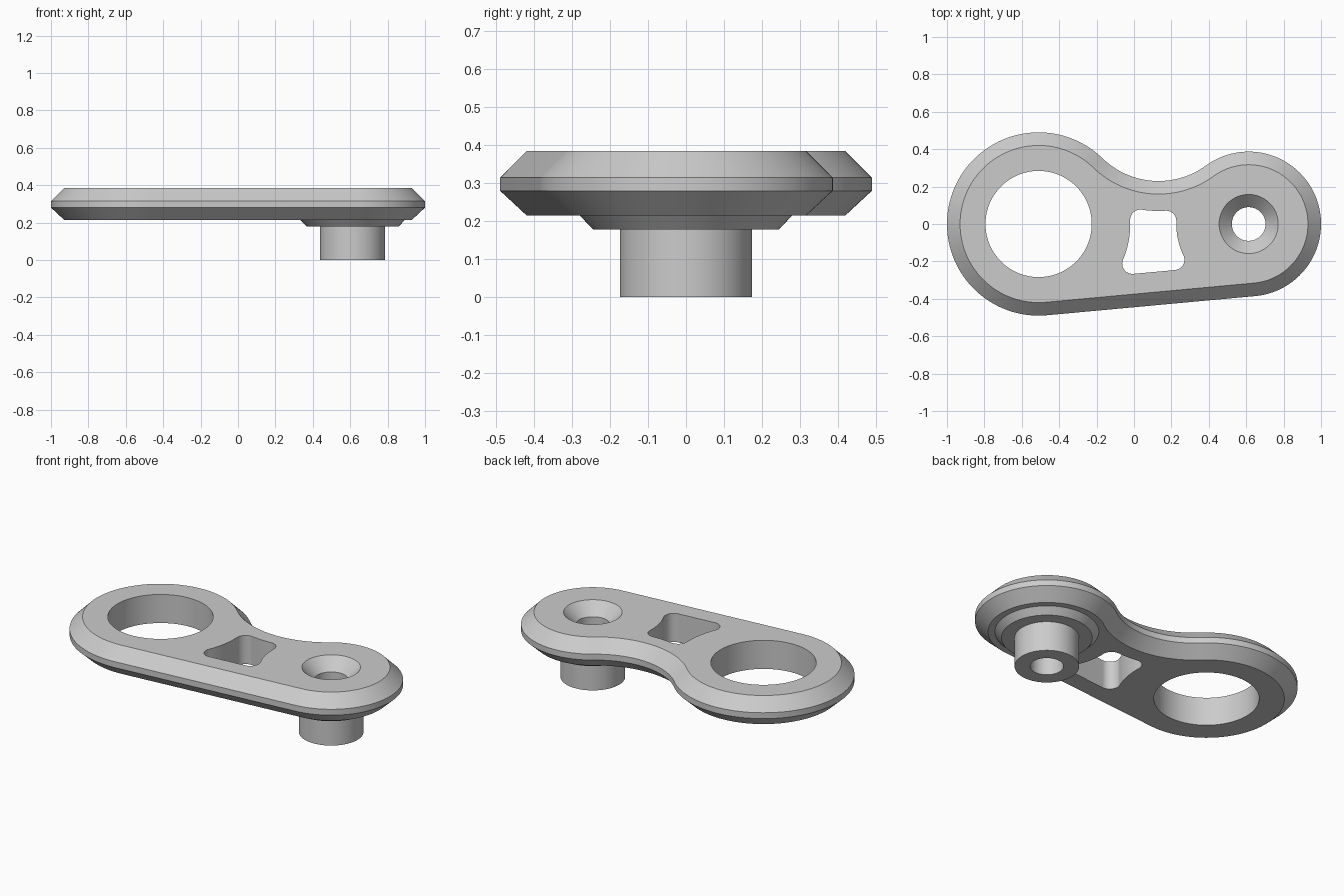
import bpy, bmesh, math
from mathutils import Vector

if "Cube" in bpy.data.objects:
    bpy.data.objects.remove(bpy.data.objects["Cube"])

TAU = math.tau

# Main dimensions
BIG, SMALL = Vector((-0.51, 0)), Vector((0.613, 0))   # lobe centres
R_BIG, R_SMALL, R_WAIST = 0.49, 0.387, 0.43
Z_BOTTOM, Z_LOW, Z_HIGH, Z_TOP = 0.215, 0.28, 0.315, 0.385
CHAMFER, FILLET, EYE = 0.07, 0.055, 0.284
WEB = 0.178            # distance from straight edge to the window
R_SINK, R_FLARE = 0.158, 0.28

steel = bpy.data.materials.new("steel_grey")
steel.use_nodes = True
grey = (0.6, 0.6, 0.6, 1)
steel.diffuse_color = grey
steel.node_tree.nodes["Principled BSDF"].inputs["Base Color"].default_value = grey


def meet(c1, r1, c2, r2):
    """Upper crossing point of two circles lying side by side."""
    d = c2 - c1
    along = (r1 * r1 - r2 * r2 + d.length_squared) / (2 * d.length)
    u = d.normalized()
    p = Vector((-u.y, u.x)) * math.sqrt(r1 * r1 - along * along)
    q = c1 + u * along
    return max(q + p, q - p, key=lambda v: v.y), min(q + p, q - p, key=lambda v: v.y)


def arc(c, r, start, end, turn=1):
    """Arc round c between two directions; turn -1 is clockwise."""
    a = math.atan2(start.y, start.x)
    sweep = (turn * (math.atan2(end.y, end.x) - a)) % TAU
    n = max(6, round(sweep / TAU * 128))
    angles = [a + turn * sweep * i / n for i in range(n + 1)]
    return [c + r * Vector((math.cos(t), math.sin(t))) for t in angles]


def circle(c, r, n=96):
    return [c + r * Vector((math.cos(TAU * i / n), math.sin(TAU * i / n))) for i in range(n)]


def tidy(points):
    """Drop the doubled points where tangent arcs join."""
    return [p for i, p in enumerate(points) if (p - points[i - 1]).length > 1e-4]


def ring(bm, points, z):
    return [bm.verts.new((p.x, p.y, z)) for p in points]


def bridge(bm, rings):
    for a, b in zip(rings, rings[1:]):
        for i in range(len(a)):
            bm.faces.new((a[i - 1], a[i], b[i], b[i - 1]))


def cap(bm, rings, up):
    """Flat face with holes, bounded by the given rings."""
    edges = []
    for r in rings:
        for i in range(len(r)):
            edges.append(bm.edges.get((r[i - 1], r[i])) or bm.edges.new((r[i - 1], r[i])))
    made = bmesh.ops.triangle_fill(bm, edges=edges, use_beauty=True, normal=(0, 0, up))
    for f in made["geom"]:
        if isinstance(f, bmesh.types.BMFace):
            f.normal_update()
            if f.normal.z * up < 0:
                f.normal_flip()


def finish(bm, name):
    mesh = bpy.data.meshes.new(name)
    bm.to_mesh(mesh)
    bm.free()
    mesh.materials.append(steel)
    obj = bpy.data.objects.new(name, mesh)
    bpy.context.collection.objects.link(obj)
    bpy.ops.object.select_all(action="DESELECT")
    obj.select_set(True)
    bpy.context.view_layer.objects.active = obj
    bpy.ops.object.shade_smooth_by_angle(angle=math.radians(30))


# Waist arc centre and the tangent line along the front edge
WAIST = meet(BIG, R_BIG + R_WAIST, SMALL, R_SMALL + R_WAIST)[0]
slope = (R_BIG - R_SMALL) / (SMALL.x - BIG.x)
DOWN = Vector((slope, -math.sqrt(1 - slope * slope)))
ALONG = Vector((-DOWN.y, DOWN.x))


def outline(inset):
    return tidy(arc(BIG, R_BIG - inset, WAIST - BIG, DOWN)
                + arc(SMALL, R_SMALL - inset, DOWN, WAIST - SMALL)
                + arc(WAIST, R_WAIST + inset, SMALL - WAIST, BIG - WAIST, -1))


def window():
    """Four-sided opening that follows its neighbours, with rounded corners."""
    r_top = R_WAIST + 0.16
    level = DOWN.dot(BIG) + R_BIG - WEB - FILLET

    def low_corner(c, r, side):
        h = level - DOWN.dot(c)
        return c + DOWN * h + ALONG * side * math.sqrt((r + FILLET) ** 2 - h * h)

    bl = low_corner(BIG, R_BIG, 1)
    br = low_corner(SMALL, R_SMALL, -1)
    tl = meet(BIG, R_BIG + FILLET, WAIST, r_top + FILLET)[1]
    tr = meet(SMALL, R_SMALL + FILLET, WAIST, r_top + FILLET)[1]
    return tidy(arc(bl, FILLET, BIG - bl, DOWN)
                + arc(br, FILLET, DOWN, SMALL - br)
                + arc(SMALL, R_SMALL, br - SMALL, tr - SMALL, -1)
                + arc(tr, FILLET, SMALL - tr, WAIST - tr)
                + arc(WAIST, r_top, tr - WAIST, tl - WAIST, -1)
                + arc(tl, FILLET, WAIST - tl, BIG - tl)
                + arc(BIG, R_BIG, tl - BIG, bl - BIG, -1))


# Link plate: chamfered rim, large eye, window, openings for the boss
bm = bmesh.new()
rim = [ring(bm, outline(inset), z) for inset, z in
       ((CHAMFER, Z_BOTTOM), (0, Z_LOW), (0, Z_HIGH), (CHAMFER, Z_TOP))]
bridge(bm, rim)
tops, bottoms = [rim[-1]], [rim[0]]
for points in (circle(BIG, EYE), window()):
    hole = [ring(bm, points, z) for z in (Z_TOP, Z_BOTTOM)]
    bridge(bm, hole)
    tops.append(hole[0])
    bottoms.append(hole[1])
tops.append(ring(bm, circle(SMALL, R_SINK), Z_TOP))
bottoms.append(ring(bm, circle(SMALL, R_FLARE), Z_BOTTOM))
cap(bm, tops, 1)
cap(bm, bottoms, -1)
finish(bm, "link_plate")

# Pivot boss: countersink, bore, post and flared collar
bm = bmesh.new()
profile = ((R_SINK, Z_TOP), (0.09, Z_HIGH), (0.09, 0), (0.174, 0),
           (0.174, 0.178), (0.245, 0.178), (R_FLARE, Z_BOTTOM))
bridge(bm, [ring(bm, circle(SMALL, r), z) for r, z in profile])
finish(bm, "pivot_boss")
